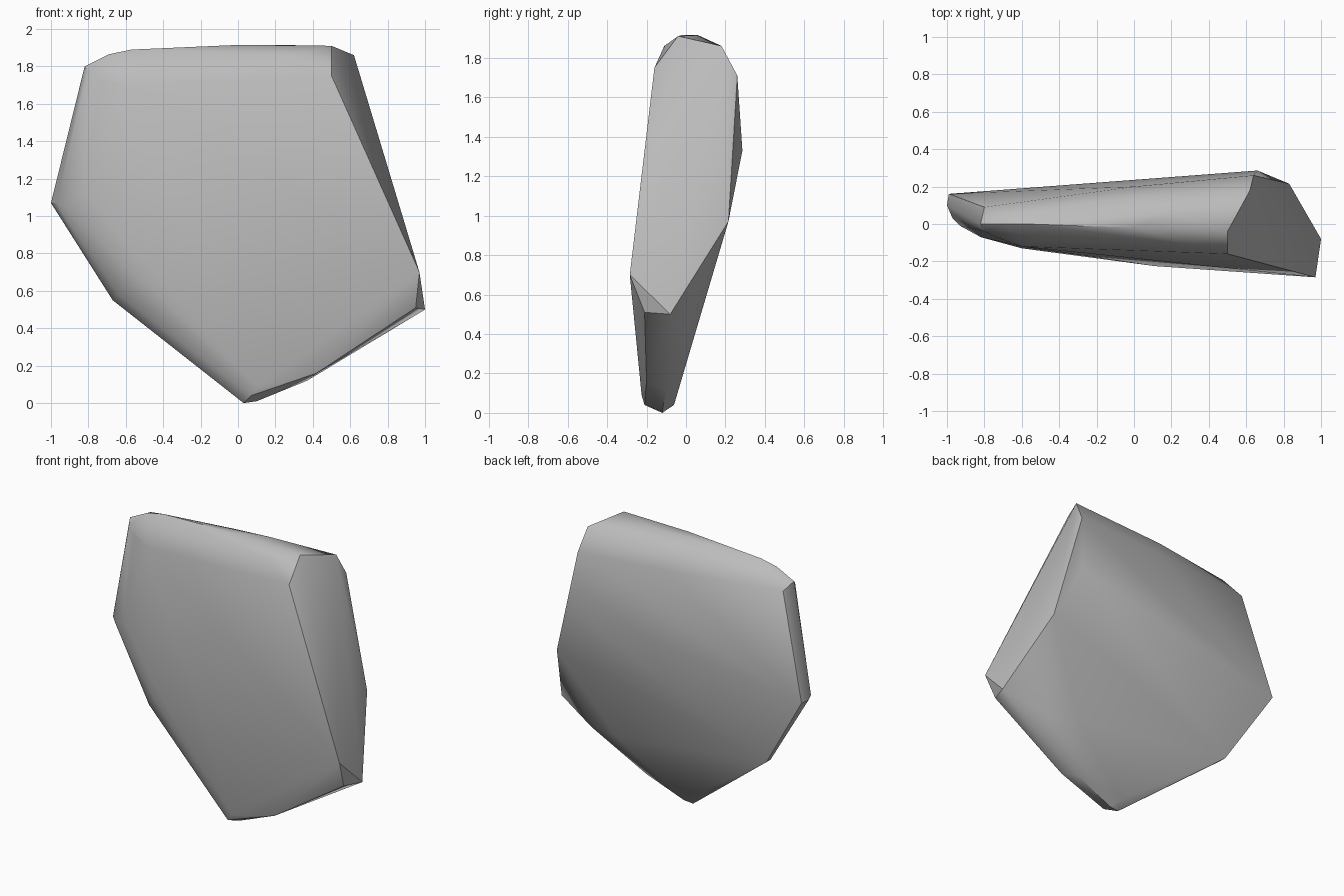
import bpy
import bmesh
import math
from mathutils import Vector

default_cube = bpy.data.objects.get("Cube")
if default_cube:
    bpy.data.objects.remove(default_cube, do_unlink=True)


# Broad back of the slab, as depth over (x, z)
def back_face(x, z):
    return Vector((x, -0.073 + 0.036 * x + 0.252 * z, z))


def make_material(name, colour):
    material = bpy.data.materials.new(name)
    material.use_nodes = True
    material.diffuse_color = colour
    shader = next(n for n in material.node_tree.nodes if n.type == "BSDF_PRINCIPLED")
    shader.inputs["Base Color"].default_value = colour
    return material


def make_stone(name, corners, material):
    """Wrap the corners in a closed convex stone with crisp breaks."""
    bm = bmesh.new()
    for corner in corners:
        bm.verts.new(corner)
    hull = bmesh.ops.convex_hull(bm, input=bm.verts[:])
    unused = {v for v in hull["geom_interior"] + hull["geom_unused"]
              if isinstance(v, bmesh.types.BMVert)}
    bmesh.ops.delete(bm, geom=list(unused), context="VERTS")
    bmesh.ops.dissolve_limit(bm, angle_limit=math.radians(1),
                             verts=bm.verts[:], edges=bm.edges[:])
    bmesh.ops.recalc_face_normals(bm, faces=bm.faces[:])
    mesh = bpy.data.meshes.new(name)
    bm.to_mesh(mesh)
    bm.free()
    mesh.materials.append(material)
    stone = bpy.data.objects.new(name, mesh)
    bpy.context.collection.objects.link(stone)
    bpy.ops.object.select_all(action="DESELECT")
    stone.select_set(True)
    bpy.context.view_layer.objects.active = stone
    bpy.ops.object.shade_smooth_by_angle(angle=math.radians(38))
    return stone


# Outline of the broad, slightly bowed front
front_outline = [
    (0.5, -0.16, 1.75), (0.11, -0.225, 0.09), (-0.55, -0.13, 0.68),
    (-0.6, -0.13, 0.85), (-0.82, -0.07, 1.12), (-0.74, -0.07, 1.73),
    (-0.6, -0.12, 1.7)]

# Outline of the flat back, below its widest line
back_outline = [back_face(x, z) for x, z in (
    (0.66, 1.33), (0.5, 0.4), (0.06, 0.04), (-0.99, 1.07))]

# Broken facet at the wide end
broken_end = [
    (0.5, -0.04, 1.91), (0.62, 0.18, 1.86), (0.64, 0.26, 1.71),
    (0.83, 0.215, 0.97), (0.97, -0.285, 0.7),
    (1.0, -0.08, 0.5), (0.95, -0.21, 0.51)]

# Rounded top edge, from the front over to the back
top_edge = [
    (0.3, -0.11, 1.86), (-0.5, -0.08, 1.82), (-0.65, -0.04, 1.84),
    (-0.57, 0.0, 1.89), (0.0, -0.02, 1.915), (0.2, 0.06, 1.915),
    (-0.1, 0.13, 1.86), (-0.69, 0.0, 1.865), (-0.69, 0.04, 1.855),
    (0.0, 0.2, 1.73)]

# Thin end with its narrow flat strip
thin_end = [
    (-0.8, 0.09, 1.76), (-0.82, 0.0, 1.8), (-0.8, -0.04, 1.77),
    (-1.0, 0.1, 1.07), (-0.97, 0.03, 1.07), (-0.93, -0.01, 1.06)]

# Rounded lower edges and tip
lower_edge = [
    (-0.67, 0.085, 0.55), (-0.67, 0.04, 0.55), (-0.64, -0.05, 0.58),
    (0.03, -0.12, 0.0), (0.1, -0.12, 0.01), (0.07, -0.21, 0.04),
    (0.37, -0.1, 0.12), (0.42, -0.2, 0.16), (0.72, 0.0, 0.39)]

grey_stone = make_material("grey stone", (0.5, 0.5, 0.5, 1.0))
make_stone("stone_slab",
           front_outline + back_outline + broken_end
           + top_edge + thin_end + lower_edge,
           grey_stone)
